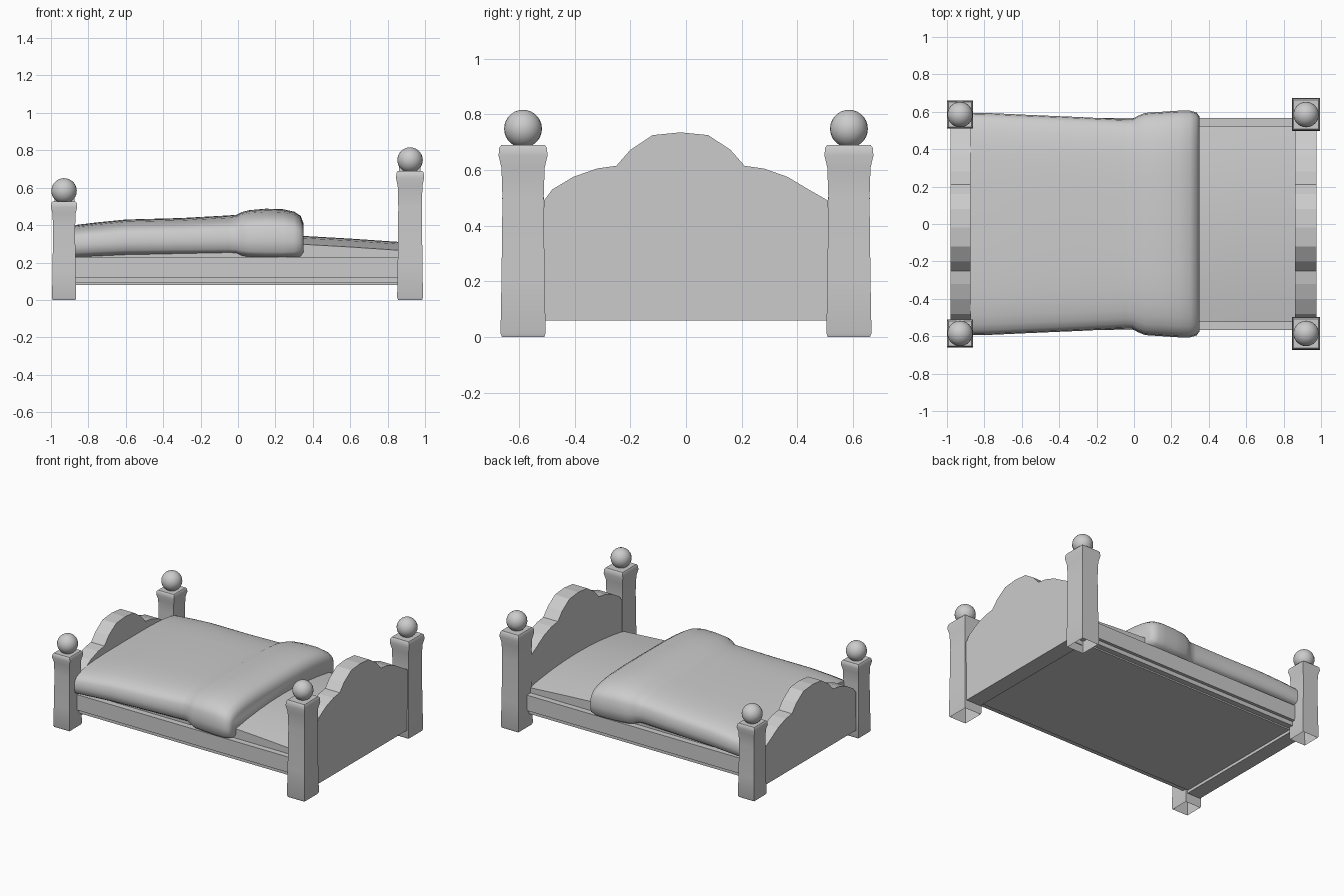
import bpy, bmesh, math

if "Cube" in bpy.data.objects:
    bpy.data.objects.remove(bpy.data.objects["Cube"])


def make(name, verts, faces, angle=40):
    me = bpy.data.meshes.new(name)
    me.from_pydata(verts, [], faces)
    bm = bmesh.new()
    bm.from_mesh(me)
    bmesh.ops.recalc_face_normals(bm, faces=bm.faces)
    bm.to_mesh(me)
    bm.free()
    ob = bpy.data.objects.new(name, me)
    bpy.context.collection.objects.link(ob)
    bpy.ops.object.select_all(action='DESELECT')
    ob.select_set(True)
    bpy.context.view_layer.objects.active = ob
    if angle:
        bpy.ops.object.shade_smooth_by_angle(angle=math.radians(angle))
    return ob


def loft(name, rings, cap_start=True, cap_end=True, angle=40):
    n = len(rings[0])
    verts = [p for r in rings for p in r]
    faces = [(i * n + j, i * n + (j + 1) % n, (i + 1) * n + (j + 1) % n, (i + 1) * n + j)
             for i in range(len(rings) - 1) for j in range(n)]
    if cap_start:
        faces.append(tuple(range(n)))
    if cap_end:
        faces.append(tuple(range((len(rings) - 1) * n, len(rings) * n)))
    return make(name, verts, faces, angle)


def box(name, x0, x1, y0, y1, z0, z1):
    return loft(name, [[(x0, y0, z), (x1, y0, z), (x1, y1, z), (x0, y1, z)] for z in (z0, z1)], angle=0)


# Square turned posts with open feet, and ball finials
def post(name, x, y, hx, hy, h):
    prof = [(0, .86), (.02, .92), (.3, .88), (.72, .84), (.88, .88), (.945, 1), (.985, .97), (1, .88)]
    rings = [[(x + a * hx * s, y + b * hy * s, t * h) for a, b in ((-1, -1), (1, -1), (1, 1), (-1, 1))]
             for t, s in prof]
    loft(name, rings, cap_start=False)
    bpy.ops.mesh.primitive_uv_sphere_add(segments=24, ring_count=14, radius=.068, location=(x, y, h + .058))
    bpy.context.object.name = name + "_ball"
    bpy.ops.object.shade_smooth()


for side, y in (("front", -.585), ("back", .585)):
    post("head_post_" + side, .92, y, .075, .088, .69)
    post("foot_post_" + side, -.93, y, .07, .075, .525)

# Scalloped boards
half = [(0, .735), (.1, .725), (.18, .672), (.23, .615), (.3, .605), (.385, .575), (.46, .53), (.51, .49)]


def board(name, x0, x1, drop):
    top = [(-y, z - drop) for y, z in reversed(half[1:])] + [(y, z - drop) for y, z in half]
    # lobes sit slightly off centre
    outline = [(-.51, .06)] + [(y - (.02 if abs(y) < .5 else 0), z) for y, z in top] + [(.51, .06)]
    loft(name, [[(x, y, z) for y, z in outline] for x in (x0, x1)], angle=0)


board("headboard", .86, .975, 0)
board("footboard", -.98, -.875, .163)

# Base and stepped side rails
box("bed_base", -.88, .87, -.505, .505, .08, .2)
for side, s in (("front", -1), ("back", 1)):
    lo, hi = sorted((s * .50, s * .545))
    box("lower_rail_" + side, -.89, .88, lo, hi, .09, .125)
    lo, hi = sorted((s * .50, s * .567))
    box("side_rail_" + side, -.89, .88, lo, hi, .12, .23)


# Softly domed section across the bed
def section(x, w, zb, zt, n=32, p=3.6):
    zm = zb + .4 * (zt - zb)
    ring = []
    for i in range(n):
        a = 2 * math.pi * i / n
        c, s = math.cos(a), math.sin(a)
        cy = math.copysign(abs(c) ** (2 / p), c)
        q = p if s > 0 else 5
        sz = math.copysign(abs(s) ** (2 / q), s)
        ring.append((x, w * cy, zm + (zt - zm if s > 0 else zm - zb) * sz))
    return ring


# Mattress: low crown sloping down to the headboard
def mattress_ring(x, zt):
    crown = [(.525 * t, zt - .045 * t * t) for t in (-1, -.75, -.5, -.25, 0, .25, .5, .75, 1)]
    return [(x, -.525, .19)] + [(x, y, z) for y, z in crown] + [(x, .525, .19)]


loft("mattress", [mattress_ring(x, z) for x, z in ((-.86, .34), (.3, .345), (.6, .328), (.865, .31))])

# Blanket with thick folded-over edge
stations = [(-.875, .595, .215, .4), (-.75, .592, .22, .415), (-.6, .585, .225, .43), (-.3, .572, .228, .438),
            (-.05, .56, .228, .452), (-.01, .56, .226, .455), (.02, .578, .215, .47), (.06, .594, .208, .48),
            (.15, .6, .202, .488), (.24, .606, .202, .485), (.3, .606, .206, .472), (.335, .596, .216, .45),
            (.35, .575, .24, .41)]
loft("blanket", [section(*s) for s in stations], angle=60)
